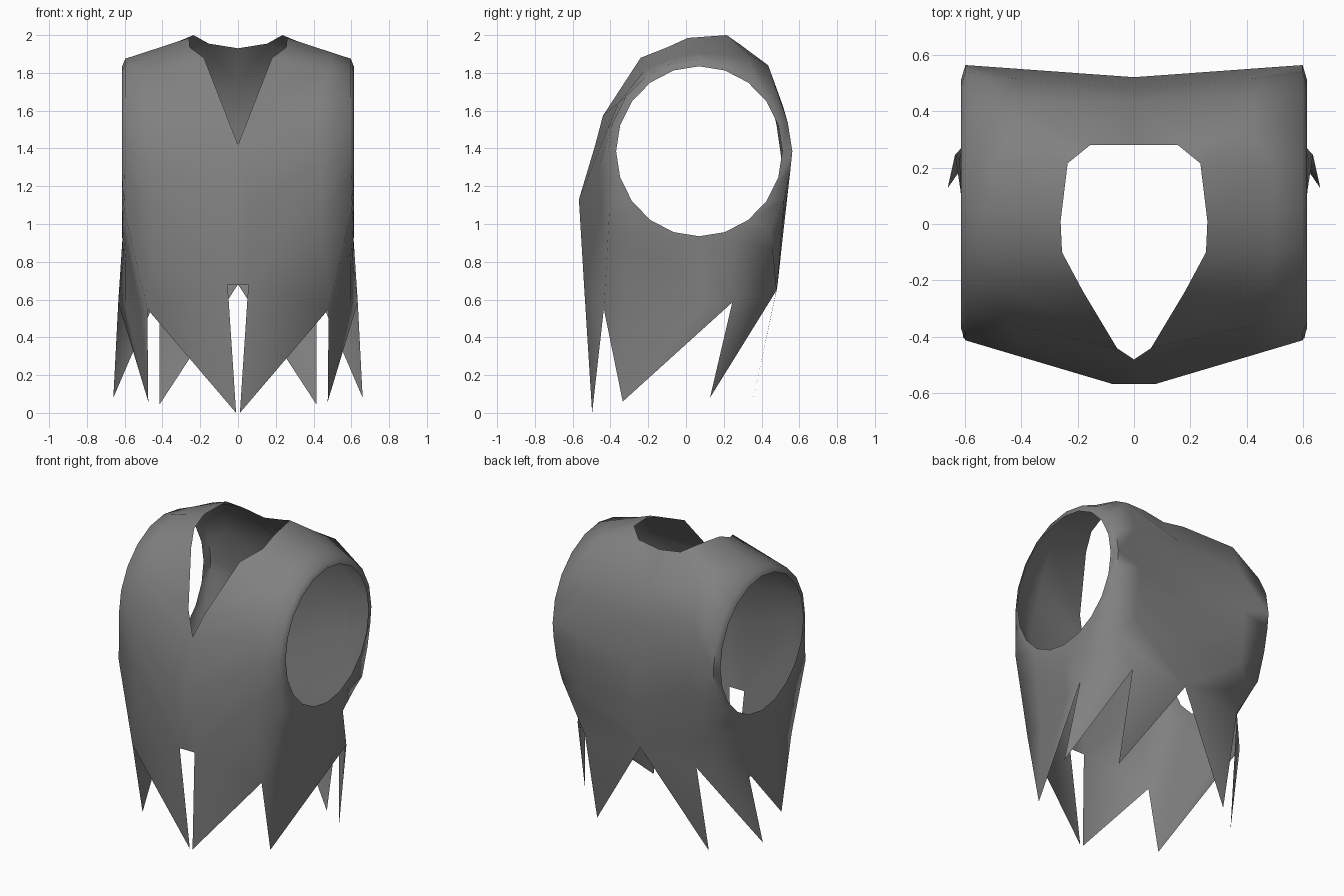
import bpy, bmesh
from math import sin, cos, radians
from mathutils import Vector as V

if "Cube" in bpy.data.objects:
    bpy.data.objects.remove(bpy.data.objects["Cube"])

bm = bmesh.new()
N = 20

# Armhole edge and a slightly larger rolled ring around it (right half, +x)
def armhole(front, back, top, x_of):
    ring = []
    for k in range(N):
        c, s = cos(radians(18 * k)), sin(radians(18 * k))
        ring.append(bm.verts.new((x_of(k), 0.07 + (back if c > 0 else front) * c,
                                  1.385 + top * s)))
    return ring

rim = armhole(0.44, 0.44, 0.45, lambda k: 0.613)
roll = armhole(0.482, 0.493, 0.49, lambda k: 0.612 if 13 <= k <= 16 else 0.597)
# Body corners below the armhole
for k, p in {11: (0.6, -0.405, 1.25), 12: (0.604, -0.405, 1.08),
             17: (0.607, 0.45, 0.96), 18: (0.598, 0.52, 1.13),
             19: (0.597, 0.552, 1.28)}.items():
    roll[k].co = p

# Where each ring point runs to: back centre, neck edge, front centre, hem
front_notch, side_notch = V((0.48, -0.435, 0.55)), V((0.634, 0.245, 0.585))
ends = [(0, 0.52, 1.24), (0, 0.48, 1.52), (0, 0.435, 1.72),          # back centre
        (0.155, 0.28, 1.955), (0.235, 0.215, 2.0), (0.26, 0.01, 1.985),  # neck
        (0.255, -0.1, 1.935), (0.18, -0.24, 1.88), (0.06, -0.44, 1.573),
        (0, -0.48, 1.42), (0.075, -0.567, 1.13), (0.055, -0.54, 0.68)]   # front, slit
ends += [front_notch.lerp(side_notch, t / 4) for t in range(5)]      # side hem
ends += [(0.415, 0.48, 0.65), (0, 0.485, 0.68), (0, 0.52, 1.0)]      # back hem
outer = [bm.verts.new(p) for p in ends]

# Ring between armhole and centre, raised over the shoulder blades
mid = [bm.verts.new(roll[k].co.lerp(outer[k].co, 0.3)) for k in range(N)]
for k, p in {1: (0.42, 0.515, 1.62), 2: (0.42, 0.435, 1.84),
             3: (0.42, 0.33, 1.9)}.items():
    mid[k].co = p

for inner, outside in ((rim, roll), (roll, mid), (mid, outer)):
    for k in range(N):
        j = (k + 1) % N
        bm.faces.new((inner[k], inner[j], outside[j], outside[k]))

# Centre strips: collar back, belly, cloth above the front slit
collar = bm.verts.new((0, 0.28, 1.93))
belly = bm.verts.new((0, -0.567, 1.13))
slit_top = bm.verts.new((0, -0.54, 0.68))
bm.faces.new((outer[2], outer[3], collar))
bm.faces.new((outer[9], outer[10], belly))
bm.faces.new((outer[10], outer[11], slit_top, belly))

# Ragged hem points: first hem index, last hem index, tip
for a, b, tip in [(11, 12, (0.01, -0.497, 0.0)),
                  (12, 16, (0.475, -0.335, 0.06)),
                  (16, 17, (0.66, 0.127, 0.08)),
                  (17, 18, (0.415, 0.35, 0.045))]:
    t = bm.verts.new(tip)
    for k in range(a, b):
        bm.faces.new((outer[k], outer[k + 1], t))

# Normals point away from the body centre
bmesh.ops.recalc_face_normals(bm, faces=bm.faces)
if sum(f.normal.dot(f.calc_center_median() - V((0, 0, 1.2))) for f in bm.faces) < 0:
    bmesh.ops.reverse_faces(bm, faces=bm.faces)

mesh = bpy.data.meshes.new("ragged_vest")
bm.to_mesh(mesh)
bm.free()
vest = bpy.data.objects.new("ragged_vest", mesh)
bpy.context.collection.objects.link(vest)

# Dark grey cloth
cloth = bpy.data.materials.new("dark_cloth")
cloth.diffuse_color = (0.22, 0.22, 0.22, 1)
cloth.use_nodes = True
cloth.node_tree.nodes["Principled BSDF"].inputs["Base Color"].default_value = cloth.diffuse_color
mesh.materials.append(cloth)

# Left half
mirror = vest.modifiers.new("mirror", 'MIRROR')
mirror.merge_threshold = 0.001
bpy.context.view_layer.objects.active = vest
vest.select_set(True)
bpy.ops.object.modifier_apply(modifier="mirror")
bpy.ops.object.shade_smooth_by_angle(angle=radians(75))
